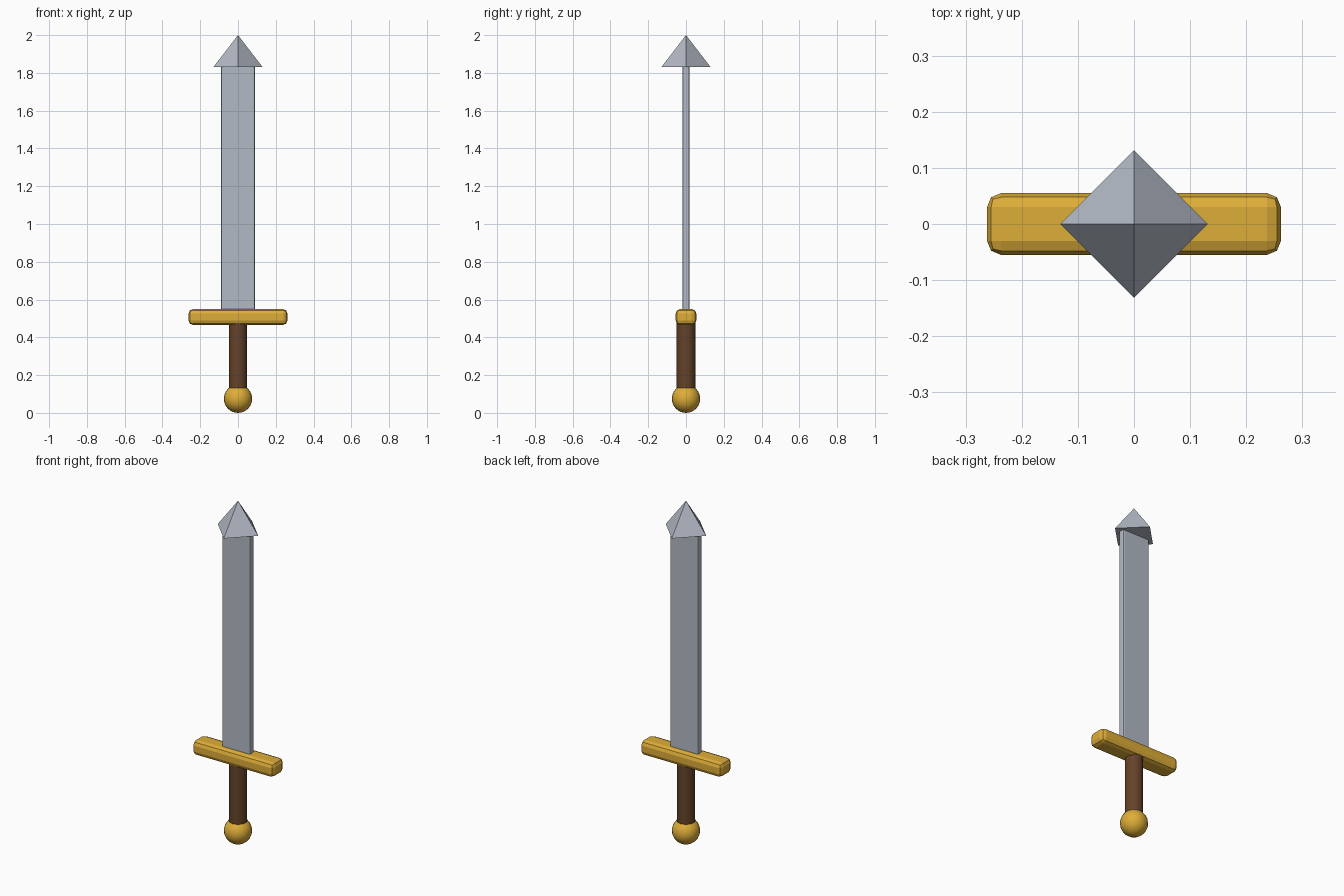
import bpy
import math

if "Cube" in bpy.data.objects:
    bpy.data.objects.remove(bpy.data.objects["Cube"])


def material(name, rgb):
    m = bpy.data.materials.new(name)
    m.diffuse_color = (*rgb, 1)
    m.use_nodes = True
    m.node_tree.nodes["Principled BSDF"].inputs["Base Color"].default_value = m.diffuse_color
    return m


steel = material("steel", (0.45, 0.49, 0.56))
gold = material("gold", (0.73, 0.42, 0.04))
leather = material("brown leather", (0.13, 0.055, 0.022))


def finish(name, mat, smooth=False):
    o = bpy.context.object
    o.name = name
    o.data.materials.append(mat)
    if smooth:
        bpy.ops.object.shade_smooth_by_angle(angle=math.radians(40))
    return o


def bevelled_box(name, mat, size, z0, bevel, segments):
    bpy.ops.mesh.primitive_cube_add(size=1, location=(0, 0, z0 + size[2] / 2))
    bpy.context.object.scale = size
    bpy.ops.object.transform_apply(location=False, rotation=False, scale=True)
    o = finish(name, mat)
    b = o.modifiers.new("bevel", 'BEVEL')
    b.width, b.segments = bevel, segments
    return o


# Pommel: smooth ball at the bottom
bpy.ops.mesh.primitive_uv_sphere_add(segments=20, ring_count=12, radius=0.075,
                                     location=(0, 0, 0.075))
finish("pommel", gold, True)

# Grip: ten-sided smooth handle running from pommel to guard
bpy.ops.mesh.primitive_cylinder_add(vertices=10, radius=0.05, depth=0.38,
                                    location=(0, 0, 0.29))
finish("grip", leather, True)

# Crossguard and blade
bevelled_box("crossguard", gold, (0.524, 0.11, 0.085), 0.465, 0.025, 2)
bevelled_box("blade", steel, (0.18, 0.037, 1.30), 0.54, 0.008, 2)

# Blade tip: four-sided pyramid with corners on the axes
bpy.ops.mesh.primitive_cone_add(vertices=4, radius1=0.131, radius2=0, depth=0.17,
                                location=(0, 0, 1.915))
finish("blade_tip", steel)
